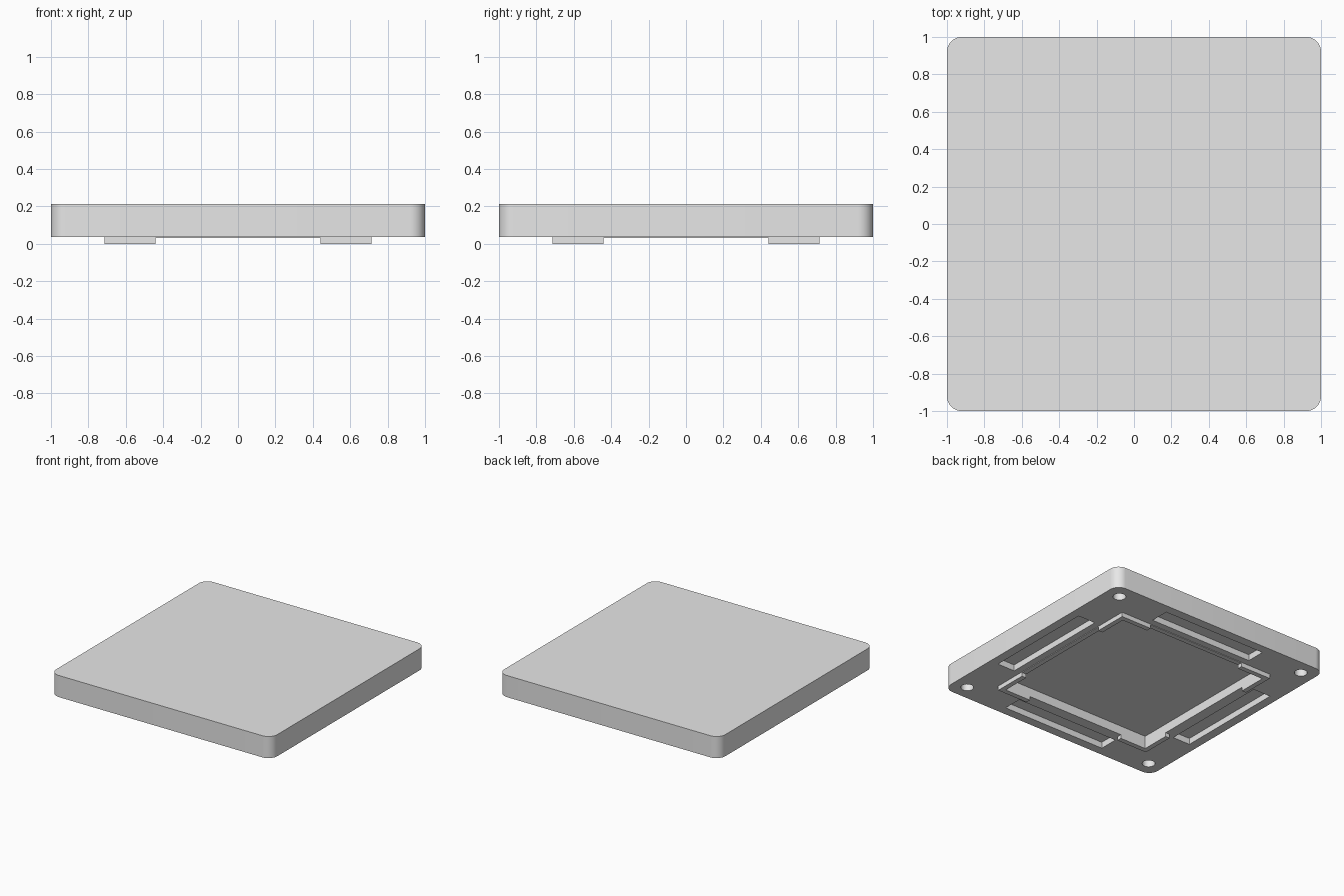
import bpy, bmesh, math
from mathutils import Matrix, Vector

cube = bpy.data.objects.get("Cube")
if cube:
    bpy.data.objects.remove(cube, do_unlink=True)

BASE, TOP = 0.036, 0.213      # underside and top of the plate
INNER, OUTER = 0.675, 0.715   # raised rim around the recess
GAP = 0.44                    # half gap between corner brackets

grey = bpy.data.materials.new("light grey")
grey.use_nodes = True
grey.diffuse_color = (0.8, 0.8, 0.8, 1)
grey.node_tree.nodes["Principled BSDF"].inputs["Base Color"].default_value = (0.8, 0.8, 0.8, 1)


def make_object(name, bm):
    bmesh.ops.recalc_face_normals(bm, faces=bm.faces)
    mesh = bpy.data.meshes.new(name)
    bm.to_mesh(mesh)
    bm.free()
    mesh.materials.append(grey)
    obj = bpy.data.objects.new(name, mesh)
    bpy.context.collection.objects.link(obj)
    return obj


def add_prism(bm, outline, z0, z1, turn=0):
    """Extrude an outline upward, turned by quarter turns about the centre."""
    rot = Matrix.Rotation(turn * math.pi / 2, 3, 'Z')
    face = bm.faces.new([bm.verts.new(rot @ Vector((x, y, z0))) for x, y in outline])
    ext = bmesh.ops.extrude_face_region(bm, geom=[face])
    verts = [g for g in ext["geom"] if isinstance(g, bmesh.types.BMVert)]
    bmesh.ops.translate(bm, verts=verts, vec=(0, 0, z1 - z0))


def rect(x0, y0, x1, y1):
    return [(x0, y0), (x1, y0), (x1, y1), (x0, y1)]


def circle(cx, cy, r, n):
    return [(cx + r * math.cos(2 * math.pi * i / n),
             cy + r * math.sin(2 * math.pi * i / n)) for i in range(n)]


# Plate with rounded vertical corners
bm = bmesh.new()
add_prism(bm, rect(-1, -1, 1, 1), BASE, TOP)
uprights = [e for e in bm.edges if abs(e.verts[0].co.z - e.verts[1].co.z) > 0.1]
bmesh.ops.bevel(bm, geom=uprights, offset=0.08, segments=10, profile=0.5, affect='EDGES')
plate = make_object("plate", bm)

# Cutters for the central recess, four slots and four screw holes
bm = bmesh.new()
add_prism(bm, rect(-INNER, -INNER, INNER, INNER), -0.1, 0.104)
for k in range(4):
    add_prism(bm, rect(-0.465, 0.77, 0.465, 0.926), -0.1, BASE + 0.05, k)
    add_prism(bm, circle(0.878, 0.878, 0.048, 32), -0.1, BASE + 0.1, k)
cutter = make_object("underside_cutter", bm)
cutter.hide_render = True

cut = plate.modifiers.new("underside cuts", 'BOOLEAN')
cut.operation = 'DIFFERENCE'
cut.solver = 'EXACT'
cut.object = cutter
bpy.context.view_layer.update()
graph = bpy.context.evaluated_depsgraph_get()
carved = bpy.data.meshes.new_from_object(plate.evaluated_get(graph))
plate.modifiers.clear()
plate.data = carved
bpy.data.objects.remove(cutter, do_unlink=True)

# L-shaped corner brackets, used as feet
bm = bmesh.new()
bracket = [(GAP, INNER), (INNER, INNER), (INNER, GAP),
           (OUTER, GAP), (OUTER, OUTER), (GAP, OUTER)]
for k in range(4):
    add_prism(bm, bracket, 0, BASE, k)
make_object("corner_brackets", bm)

# Thin lip joining the brackets
bm = bmesh.new()
for k in range(4):
    add_prism(bm, rect(-GAP, INNER, GAP, OUTER), BASE - 0.005, BASE, k)
make_object("recess_lip", bm)

# Smooth rounded corners and holes, crisp edges elsewhere
bpy.ops.object.select_all(action='DESELECT')
plate.select_set(True)
bpy.context.view_layer.objects.active = plate
bpy.ops.object.shade_smooth_by_angle(angle=math.radians(30))
